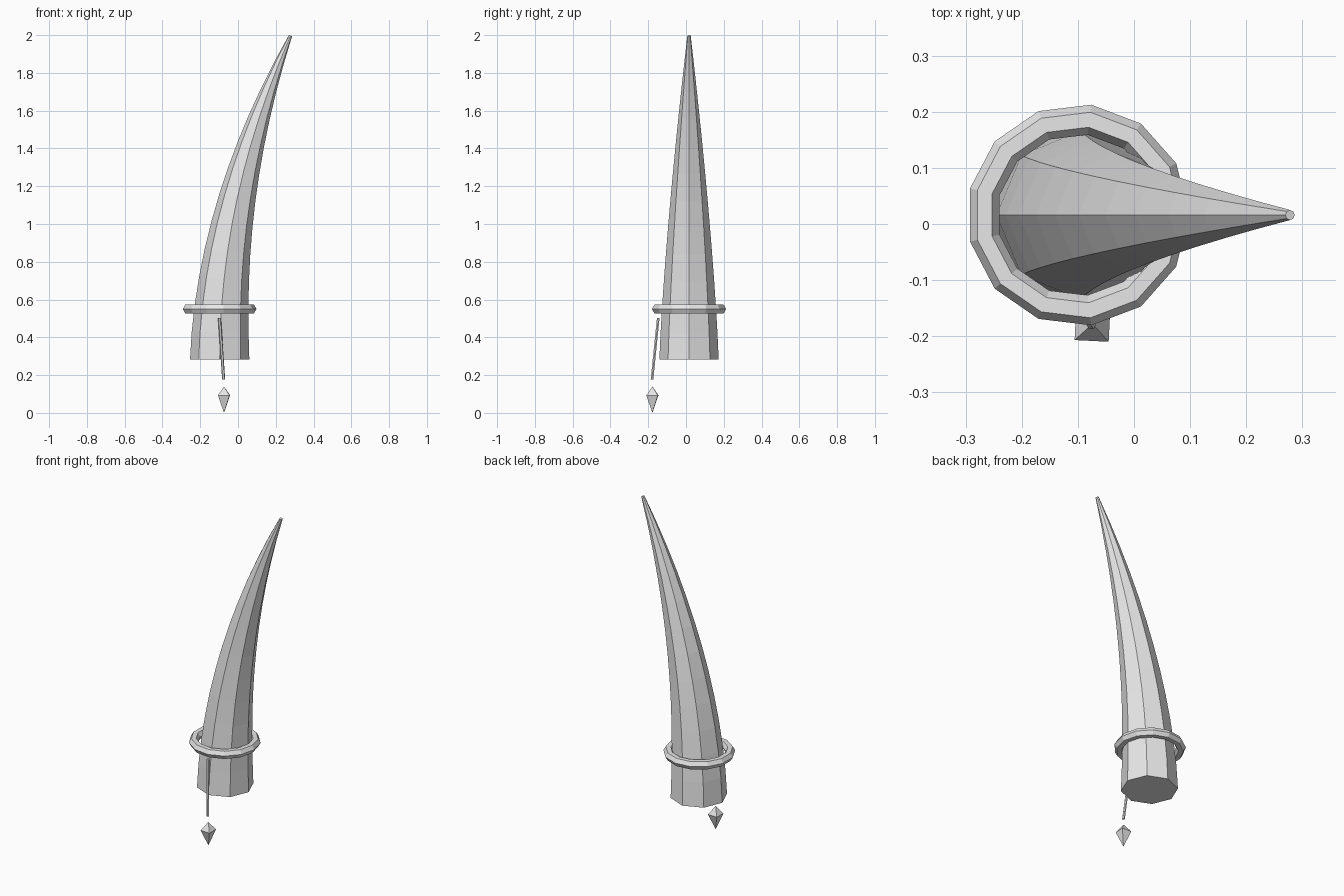
import bpy
import bmesh
from math import atan2, cos, pi, sin
from mathutils import Matrix, Vector

if "Cube" in bpy.data.objects:
    bpy.data.objects.remove(bpy.data.objects["Cube"])

# One plain grey for every part
grey = bpy.data.materials.new("light_grey")
grey.use_nodes = True
COLOUR = (0.8, 0.8, 0.8, 1)
grey.diffuse_color = COLOUR
grey.node_tree.nodes["Principled BSDF"].inputs["Base Color"].default_value = COLOUR


def finish(bm, name):
    bmesh.ops.recalc_face_normals(bm, faces=bm.faces)
    mesh = bpy.data.meshes.new(name)
    bm.to_mesh(mesh)
    bm.free()
    mesh.materials.append(grey)
    obj = bpy.data.objects.new(name, mesh)
    bpy.context.collection.objects.link(obj)
    return obj


def ring_points(centre, radius, sides, turn=0.0, tilt=0.0):
    """Polygon around a centre, tilted about the y axis."""
    rot = Matrix.Rotation(tilt, 3, "Y")
    centre = Vector(centre)
    angles = [turn + 2 * pi * i / sides for i in range(sides)]
    return [centre + rot @ Vector((radius * cos(a), radius * sin(a), 0)) for a in angles]


def loft(name, sections, closed=False):
    """Skin a row of polygons; cap the ends unless it closes on itself."""
    bm = bmesh.new()
    rows = [[bm.verts.new(p) for p in s] for s in sections]
    pairs = list(zip(rows, rows[1:]))
    if closed:
        pairs.append((rows[-1], rows[0]))
    else:
        bm.faces.new(rows[0])
        bm.faces.new(rows[-1])
    n = len(rows[0])
    for a, b in pairs:
        for i in range(n):
            j = (i + 1) % n
            bm.faces.new((a[i], a[j], b[j], b[i]))
    return finish(bm, name)


# Horn: tapering octagon swept along a curve that leans to +x
BASE_Z, TIP_Z = 0.283, 1.997
BASE_X, LEAN, MID_Y = -0.097, 0.375, 0.016
STEPS = 12
sections = []
for k in range(STEPS + 1):
    t = k / STEPS
    z = BASE_Z + (TIP_Z - BASE_Z) * t
    x = BASE_X + LEAN * t * t
    tilt = atan2(2 * LEAN * t, TIP_Z - BASE_Z)
    radius = 0.157 - 0.05 * t - 0.098 * t ** 1.5
    sections.append(ring_points((x, MID_Y, z), radius, 8, 0, tilt))
loft("horn", sections)

# Collar ring: thirteen segments with a six-sided section
MAJOR, MINOR, SEGMENTS = 0.171, 0.027, 13
collar = []
for k in range(SEGMENTS):
    a = 2 * pi * k / SEGMENTS
    section = []
    for i in range(6):
        b = pi * i / 3
        r = MAJOR + MINOR * cos(b)
        section.append((-0.1 + r * cos(a), MID_Y + r * sin(a), 0.55 + MINOR * sin(b)))
    collar.append(section)
loft("collar_ring", collar, closed=True)

# Hanging cord
loft("cord", [ring_points((-0.098, -0.147, 0.502), 0.008, 6),
              ring_points((-0.076, -0.18, 0.177), 0.008, 6)])

# Pendant: square bipyramid with a longer lower point
bm = bmesh.new()
gem = (-0.074, -0.178)
top = bm.verts.new((*gem, 0.14))
bottom = bm.verts.new((*gem, 0))
girdle = [bm.verts.new(p) for p in ring_points((*gem, 0.093), 0.043, 4, pi / 4 - 0.05)]
for i in range(4):
    a, b = girdle[i], girdle[(i + 1) % 4]
    bm.faces.new((a, b, top))
    bm.faces.new((b, a, bottom))
finish(bm, "pendant")
